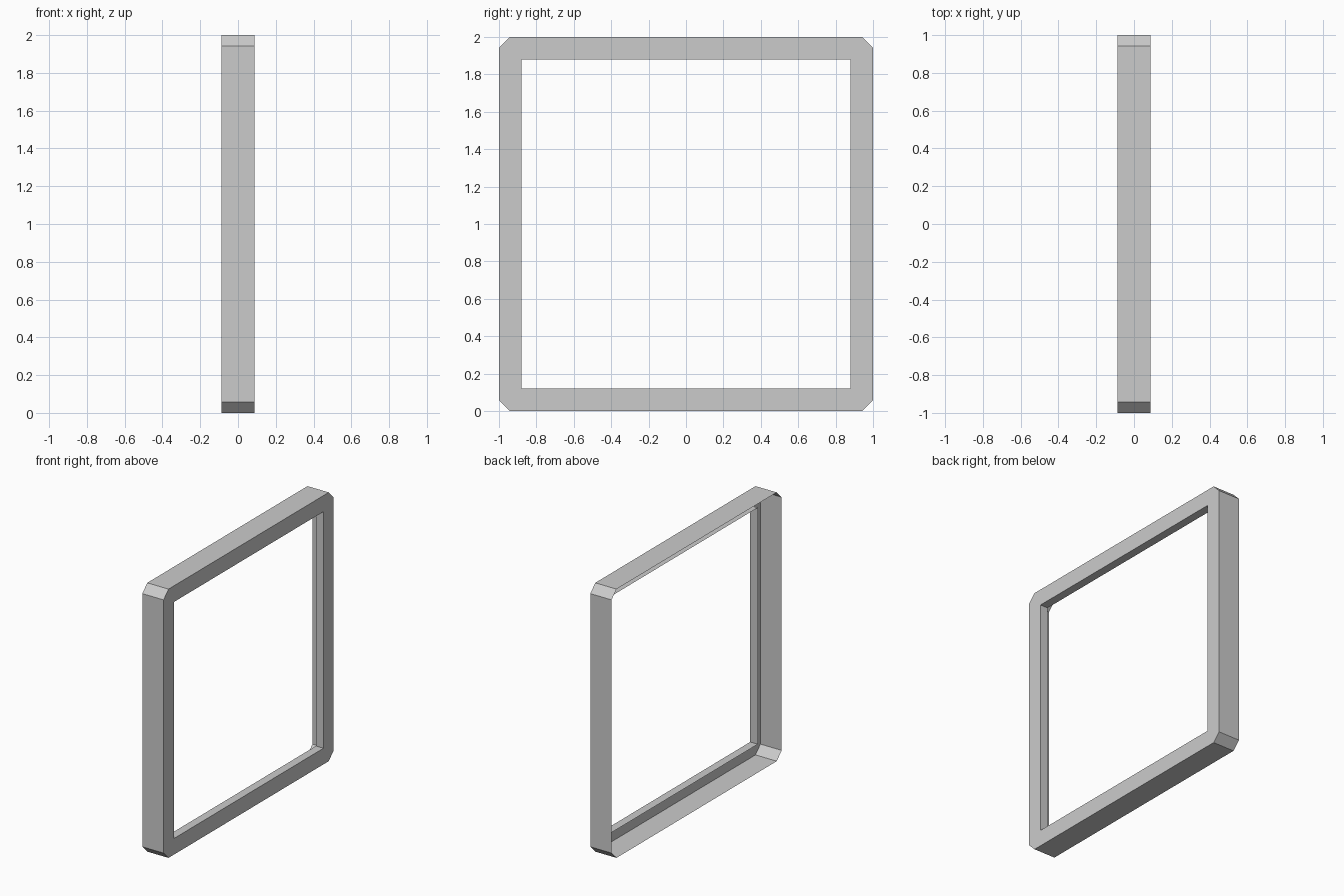
import bpy, bmesh

if "Cube" in bpy.data.objects:
    bpy.data.objects.remove(bpy.data.objects["Cube"])

FRONT, BACK = 0.0875, -0.0875   # x of the face plate and of the open back
OUT, CUT, INN = 1.0, 0.058, 0.88  # outer half size, corner cut, opening half size
LIP = 0.0625                    # depth of the inner lip

bm = bmesh.new()


def ring(points, x):
    return [bm.verts.new((x, y, z + 1.0)) for y, z in points]


def wall(a, b):
    n = len(a)
    for i in range(n):
        j = (i + 1) % n
        bm.faces.new((a[i], b[i], b[j], a[j]))


# Outline with cut corners, and square opening, both counter-clockwise from +x
c = OUT - CUT
octagon = [(OUT, c), (c, OUT), (-c, OUT), (-OUT, c),
           (-OUT, -c), (-c, -OUT), (c, -OUT), (OUT, -c)]
square = [(INN, INN), (-INN, INN), (-INN, -INN), (INN, -INN)]

outer_front, outer_back = ring(octagon, FRONT), ring(octagon, BACK)
inner_front, inner_back = ring(square, FRONT), ring(square, FRONT - LIP)

# Outer rim and shallow inner lip; the back stays open
wall(outer_front, outer_back)
wall(inner_back, inner_front)

# Face plate: a corner triangle and a straight strip per side
for k in range(4):
    a, b, d = (outer_front[(2 * k + i) % 8] for i in range(3))
    p, q = inner_front[k], inner_front[(k + 1) % 4]
    bm.faces.new((a, b, p))
    bm.faces.new((b, d, q, p))

mesh = bpy.data.meshes.new("square_frame")
bm.to_mesh(mesh)
bm.free()
frame = bpy.data.objects.new("square_frame", mesh)
bpy.context.collection.objects.link(frame)
